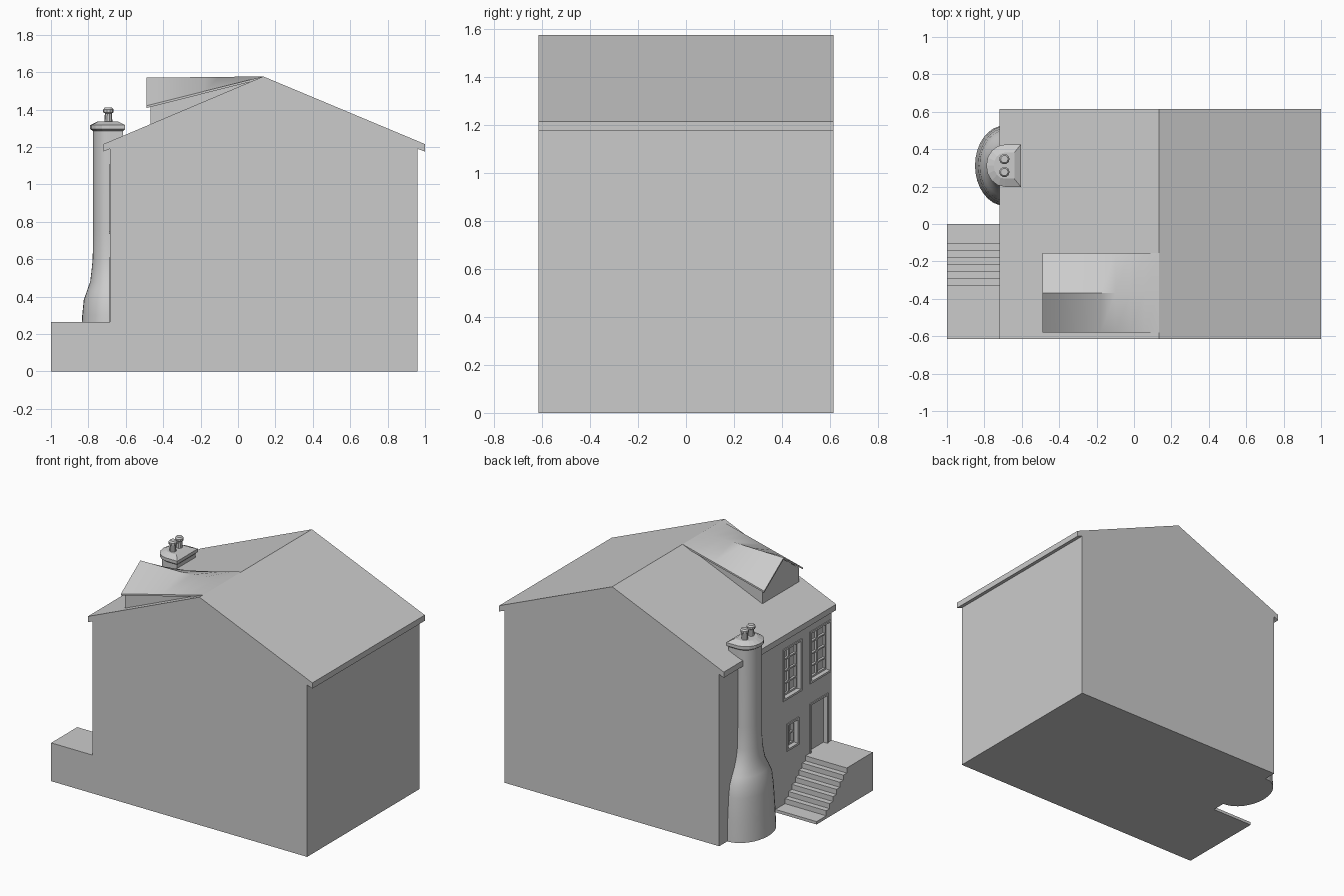
import bpy, bmesh, math

if "Cube" in bpy.data.objects:
    bpy.data.objects.remove(bpy.data.objects["Cube"])

WALL_X = -0.685


def loft(name, rings, smooth=False):
    """Closed solid skinned through a list of equal-length rings."""
    bm = bmesh.new()
    vs = [[bm.verts.new(p) for p in r] for r in rings]
    n = len(vs[0])
    for a, b in zip(vs, vs[1:]):
        for i in range(n):
            j = (i + 1) % n
            bm.faces.new((a[i], a[j], b[j], b[i]))
    bm.faces.new(vs[0])
    bm.faces.new(vs[-1])
    bmesh.ops.recalc_face_normals(bm, faces=bm.faces)
    me = bpy.data.meshes.new(name)
    bm.to_mesh(me)
    bm.free()
    ob = bpy.data.objects.new(name, me)
    bpy.context.collection.objects.link(ob)
    if smooth:
        bpy.ops.object.select_all(action='DESELECT')
        ob.select_set(True)
        bpy.context.view_layer.objects.active = ob
        bpy.ops.object.shade_smooth_by_angle(angle=math.radians(32))
    return ob


def box(name, x0, x1, y0, y1, z0, z1):
    return loft(name, [[(x0, y0, z), (x1, y0, z), (x1, y1, z), (x0, y1, z)] for z in (z0, z1)])


# House body with gables and eaves, one extruded profile
profile = [(WALL_X, 0), (0.96, 0), (0.96, 1.19), (1.0, 1.175), (1.0, 1.215), (0.135, 1.577),
           (-0.72, 1.215), (-0.72, 1.175), (WALL_X, 1.19)]
house = loft("house_body", [[(x, y, z) for x, z in profile] for y in (-0.615, 0.615)])


def opening(name, y0, y1, z0, z1, depth):
    """Cut a shallow recess in the entrance wall."""
    cut = box(name + "_cutter", WALL_X - 0.05, WALL_X + depth, y0, y1, z0, z1)
    cut.hide_render = True
    mod = house.modifiers.new(name, 'BOOLEAN')
    mod.operation = 'DIFFERENCE'
    mod.solver = 'EXACT'
    mod.object = cut
    bpy.context.view_layer.objects.active = house
    bpy.ops.object.modifier_apply(modifier=name)
    bpy.data.objects.remove(cut)


def frame(name, y0, y1, z0, z1, w, xa, xb, bottom=True):
    box(name + "_jamb_a", xa, xb, y0, y0 + w, z0, z1)
    box(name + "_jamb_b", xa, xb, y1 - w, y1, z0, z1)
    box(name + "_head", xa, xb, y0 + w, y1 - w, z1 - w, z1)
    if bottom:
        box(name + "_sill", xa, xb, y0 + w, y1 - w, z0, z0 + w)


def window(name, y0, y1, z0, z1, rows):
    t = 0.014
    opening(name, y0 + t, y1 - t, z0 + t, z1 - t, 0.045)
    frame(name + "_surround", y0, y1, z0, z1, t, WALL_X - 0.006, WALL_X + 0.005)
    a, b, c, d = y0 + t, y1 - t, z0 + t, z1 - t
    xa, xb = WALL_X + 0.025, WALL_X + 0.04
    frame(name + "_sash", a, b, c, d, 0.012, xa, xb)
    mid = (a + b) / 2
    box(name + "_mullion", xa, xb, mid - 0.005, mid + 0.005, c, d)
    for i in range(1, rows):
        z = c + (d - c) * i / rows
        box(f"{name}_bar_{i}", xa, xb, a, b, z - 0.005, z + 0.005)


# Windows and door
window("upper_window_a", -0.605, -0.375, 0.745, 1.105, 4)
window("upper_window_b", -0.285, -0.08, 0.735, 1.095, 4)
window("lower_window", -0.253, -0.12, 0.375, 0.565, 2)
opening("door_recess", -0.56, -0.387, 0.265, 0.595, 0.025)
frame("door_surround", -0.573, -0.374, 0.265, 0.608, 0.013, WALL_X - 0.006, WALL_X + 0.005, False)

# Landing, steps and ground slab
steps = 7
stair = [(-0.615, 0), (-0.615, 0.265), (-0.33, 0.265)]
for i in range(steps):
    y = -0.33 + 0.0375 * i
    z = 0.265 - 0.035 * (i + 1)
    stair += [(y, z), (y + 0.0375 if i < steps - 1 else 0, z)]
stair += [(0, 0)]
loft("entrance_steps", [[(x, y, z) for y, z in stair] for x in (-1.0, WALL_X + 0.001)])


def d_ring(z, front, half, base=-0.69, back=-0.615, n=16, cy=0.312):
    """D-shaped section: rounded towards -x, flat at the back."""
    r = [(base - (base - front) * math.sin(math.pi * i / n),
          cy + half * math.cos(math.pi * i / n), z) for i in range(n + 1)]
    return r + [(back, cy - half, z), (back, cy + half, z)]


# Chimney breast and stack
sections = [(0, -0.85, 0.215), (0.15, -0.842, 0.21), (0.3, -0.833, 0.2), (0.38, -0.825, 0.188),
            (0.43, -0.808, 0.165), (0.48, -0.79, 0.138), (0.54, -0.783, 0.117), (0.6, -0.777, 0.105),
            (0.75, -0.775, 0.1), (1.3, -0.775, 0.1)]
loft("chimney_stack", [d_ring(*s) for s in sections], True)
loft("chimney_cap", [d_ring(z, f, h, back=b, n=8) for z, f, h, b in
                     ((1.285, -0.775, 0.1, -0.615), (1.295, -0.79, 0.113, -0.605),
                      (1.317, -0.79, 0.113, -0.605), (1.336, -0.75, 0.07, -0.64))])

# Chimney pots
for k, y in enumerate((0.278, 0.347)):
    rings = [[(-0.693 + r * math.cos(math.tau * i / 10), y + r * math.sin(math.tau * i / 10), z)
              for i in range(10)]
             for r, z in ((0.022, 1.32), (0.019, 1.38), (0.028, 1.385), (0.028, 1.4), (0.02, 1.41))]
    loft(f"chimney_pot_{k + 1}", rings, True)

# Dormer roof: gable front blending into the straight main ridge
YA, YM, YB = -0.58, -0.368, -0.155


def dormer_ring(t, drop):
    x = -0.49 + 0.625 * t
    eave = 1.42 + 0.157 * t
    top = 1.57 + 0.007 * t
    return [(x, YA, eave), (x, YM, top), (x, YB, eave),
            (x, YB, eave - drop), (x, YM, top - drop), (x, YA, eave - drop)]


loft("dormer_roof", [dormer_ring(i / 8, 0.012) for i in range(9)], True)


# Dormer walls tucked under its roof
def wall_ring(t):
    x = -0.49 + 0.625 * t
    e, top = 1.413 + 0.157 * t, 1.562 + 0.007 * t
    low = 1.27 + 0.28 * t
    a, b = YA + 0.012, YB - 0.012
    return [(x, a, low), (x, a, e), (x, YM, top), (x, b, e), (x, b, low)]


loft("dormer_walls", [wall_ring(0.035 + 0.94 * i / 8) for i in range(9)])
